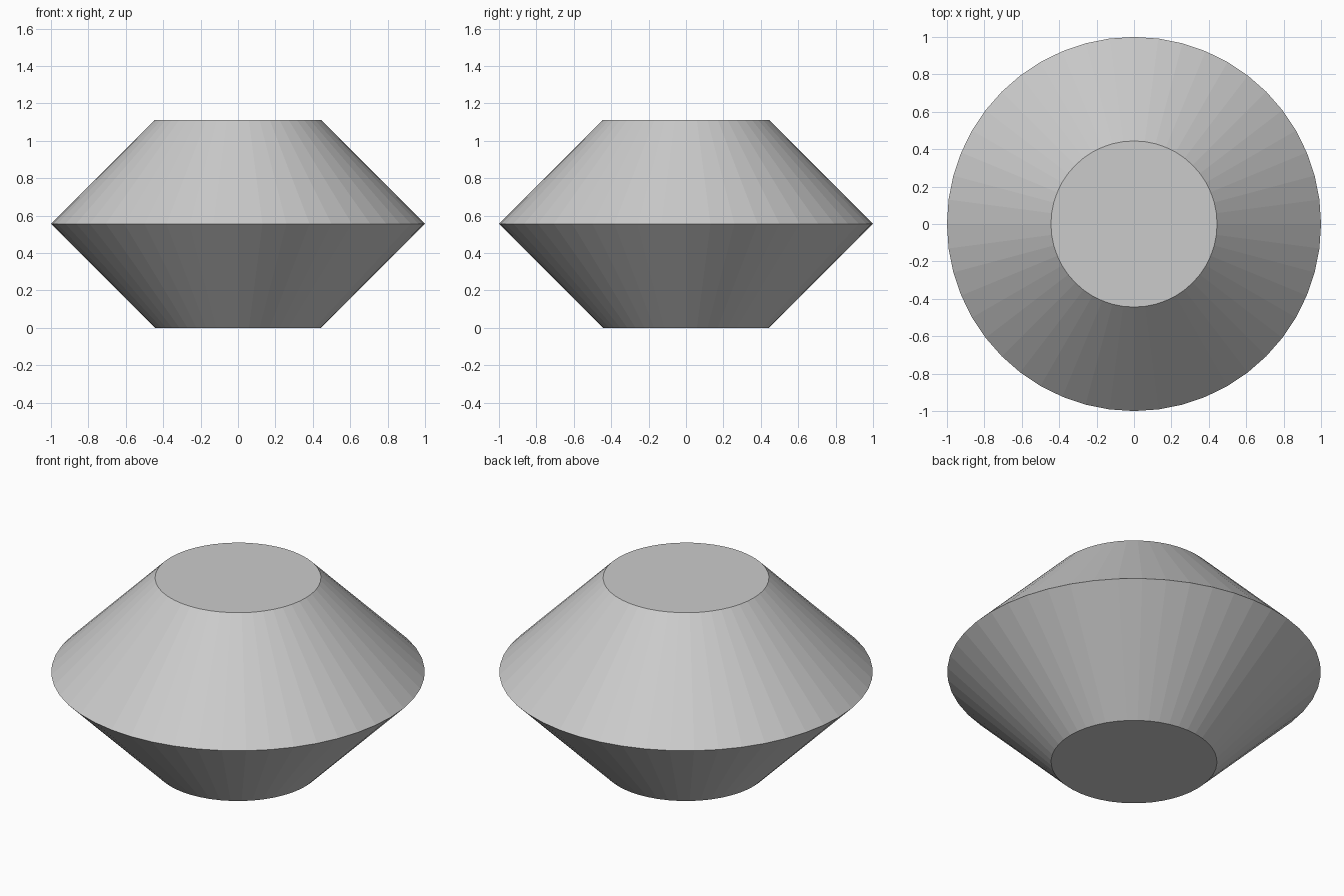
import bpy, bmesh
from math import cos, sin, tau

if "Cube" in bpy.data.objects:
    bpy.data.objects.remove(bpy.data.objects["Cube"])

SIDES = 48
# Profile (radius, height): narrow base, wide rim, narrow top
PROFILE = [(0.444, 0.0), (1.0, 0.556), (0.444, 1.112)]

bm = bmesh.new()
rings = [[bm.verts.new((r * cos(tau * i / SIDES), r * sin(tau * i / SIDES), z))
          for i in range(SIDES)] for r, z in PROFILE]

# Sloping walls
for low, high in zip(rings, rings[1:]):
    for i in range(SIDES):
        j = (i + 1) % SIDES
        bm.faces.new((low[i], low[j], high[j], high[i]))

# Flat bottom and top caps
bm.faces.new(rings[0][::-1])
bm.faces.new(rings[-1])

mesh = bpy.data.meshes.new("double_cone_body")
bm.to_mesh(mesh)
bm.free()
body = bpy.data.objects.new("double_cone_body", mesh)
bpy.context.collection.objects.link(body)
